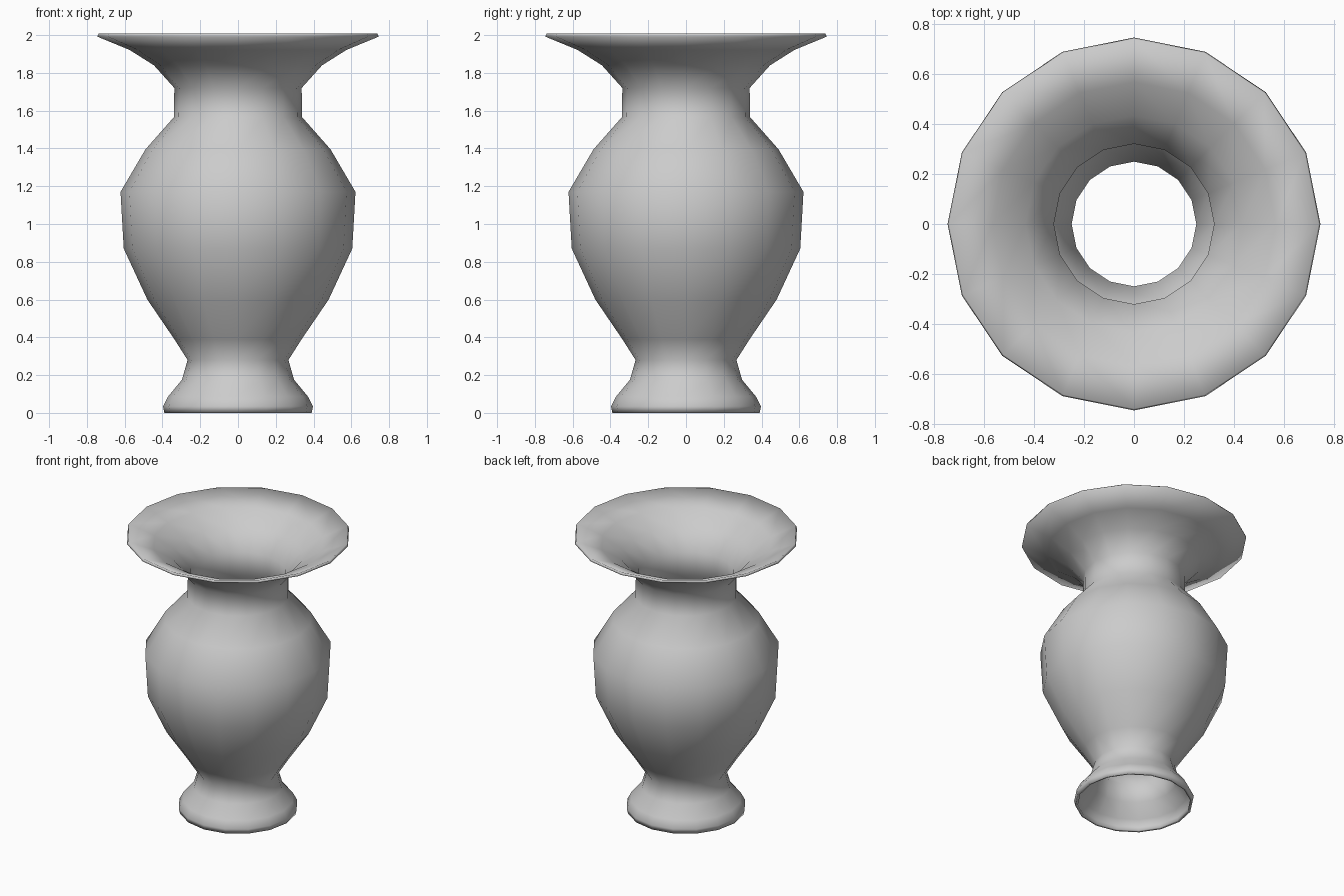
import bpy, bmesh, math

if "Cube" in bpy.data.objects:
    bpy.data.objects.remove(bpy.data.objects["Cube"])

SIDES = 16
# Outer profile of the vase, foot to rim: (radius, height)
PROFILE = [(0.39, 0.0), (0.397, 0.035), (0.37, 0.087), (0.297, 0.175),
           (0.267, 0.28), (0.337, 0.39), (0.48, 0.60), (0.605, 0.87),
           (0.622, 1.17), (0.49, 1.395), (0.34, 1.565), (0.337, 1.72),
           (0.445, 1.84), (0.575, 1.922), (0.745, 1.992)]

# Lathe the profile into an open tube
bm = bmesh.new()
rings = [[bm.verts.new((r * math.cos(2 * math.pi * i / SIDES),
                        r * math.sin(2 * math.pi * i / SIDES), z))
          for i in range(SIDES)] for r, z in PROFILE]
for low, high in zip(rings, rings[1:]):
    for i in range(SIDES):
        j = (i + 1) % SIDES
        bm.faces.new((low[i], low[j], high[j], high[i])).smooth = True
mesh = bpy.data.meshes.new("vase_body")
bm.to_mesh(mesh)
bm.free()
vase = bpy.data.objects.new("vase_body", mesh)
bpy.context.collection.objects.link(vase)

# Thin wall, open at both ends
wall = vase.modifiers.new("wall", 'SOLIDIFY')
wall.thickness = 0.018
wall.offset = -1

# Plain grey ceramic
grey = bpy.data.materials.new("light grey ceramic")
grey.diffuse_color = (0.6, 0.6, 0.6, 1)
grey.use_nodes = True
grey.node_tree.nodes["Principled BSDF"].inputs["Base Color"].default_value = grey.diffuse_color
mesh.materials.append(grey)
